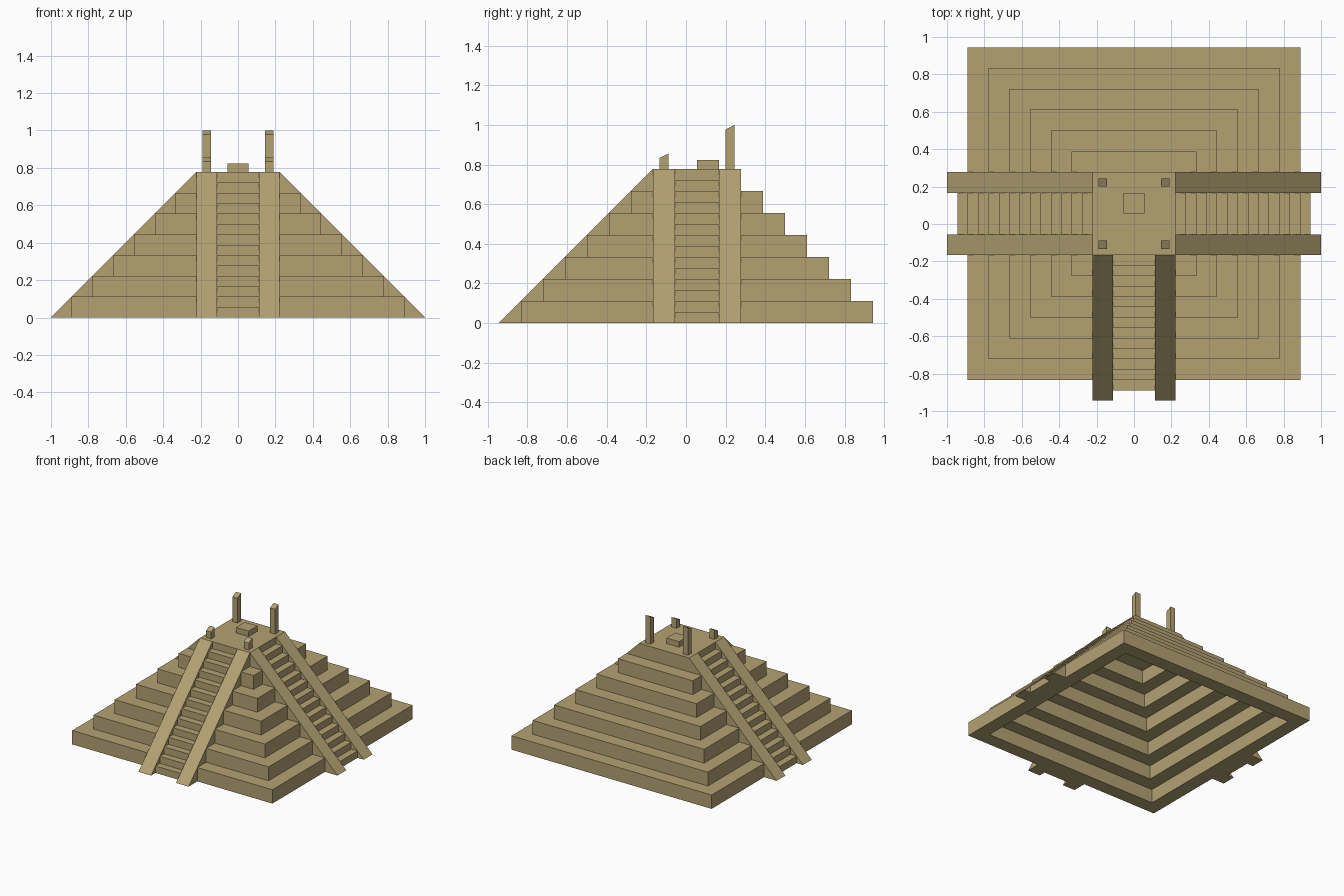
import bpy, bmesh
from math import radians
from mathutils import Matrix

if "Cube" in bpy.data.objects:
    bpy.data.objects.remove(bpy.data.objects["Cube"])

U = 1 / 9            # tier height and setback
CY = U / 2           # pyramid centre in y
N = 7                # tiers
half = [U * (8 - i) for i in range(N)]

stone = bpy.data.materials.new("stone")
stone.diffuse_color = (0.45, 0.36, 0.17, 1)
stone.use_nodes = True
stone.node_tree.nodes["Principled BSDF"].inputs["Base Color"].default_value = stone.diffuse_color


def finish(name, bm, turn=0):
    bmesh.ops.recalc_face_normals(bm, faces=bm.faces)
    me = bpy.data.meshes.new(name)
    bm.transform(Matrix.Translation((0, CY, 0)) @ Matrix.Rotation(radians(turn), 4, 'Z'))
    bm.to_mesh(me)
    bm.free()
    me.materials.append(stone)
    ob = bpy.data.objects.new(name, me)
    bpy.context.collection.objects.link(ob)
    return ob


def extrude_profile(bm, pts, x0, x1):
    """Prism along x from a (y, z) outline."""
    a = [bm.verts.new((x0, y, z)) for y, z in pts]
    b = [bm.verts.new((x1, y, z)) for y, z in pts]
    bm.faces.new(a)
    bm.faces.new(b[::-1])
    for i in range(len(pts)):
        j = (i + 1) % len(pts)
        bm.faces.new((a[i], a[j], b[j], b[i]))


# Hollow stepped body: square loops following the inner then outer stair profile
profile = []
for i in range(N - 1, 0, -1):
    profile += [(half[i], i * U), (half[i], (i - 1) * U)]
for i in range(N):
    profile += [(half[i], i * U), (half[i], (i + 1) * U)]
bm = bmesh.new()
loops = [[bm.verts.new((sx * w, sy * w, z)) for sx, sy in ((-1, -1), (1, -1), (1, 1), (-1, 1))]
         for w, z in profile]
for lo, hi in zip(loops, loops[1:]):
    for k in range(4):
        bm.faces.new((lo[k], lo[(k + 1) % 4], hi[(k + 1) % 4], hi[k]))
bm.faces.new(loops[0])
bm.faces.new(loops[-1])
finish("stepped_body", bm)

# Stairways on front, right and left: sloped side rails and half-height treads
for side, turn in (("front", 0), ("right", 90), ("left", -90)):
    rails, treads = bmesh.new(), bmesh.new()
    for i, w in enumerate(half):
        z = i * U
        for x in (-2 * U, U):
            extrude_profile(rails, [(-w - U, z), (-w, z), (-w, z + U)], x, x + U)
        extrude_profile(treads, [(-w - U / 2, z), (-w, z), (-w, z + U / 2),
                                 (-w - U / 2, z + U / 2)], -U, U)
    finish(side + "_stair_rails", rails, turn)
    finish(side + "_stair_treads", treads, turn)

# Slant-topped posts at the platform corners
TOP = N * U
R = U / 5
for name, y, h in (("front_posts", -1.5 * U, U / 2), ("back_posts", 1.5 * U, 1.8 * U)):
    bm = bmesh.new()
    for x in (-1.5 * U, 1.5 * U):
        extrude_profile(bm, [(y - R, TOP), (y + R, TOP), (y + R, TOP + h + R),
                             (y - R, TOP + h)], x - R, x + R)
    finish(name, bm)

# Altar block
bm = bmesh.new()
extrude_profile(bm, [(0, TOP), (U, TOP), (U, TOP + 0.4 * U), (0, TOP + 0.4 * U)], -U / 2, U / 2)
finish("altar_block", bm)
